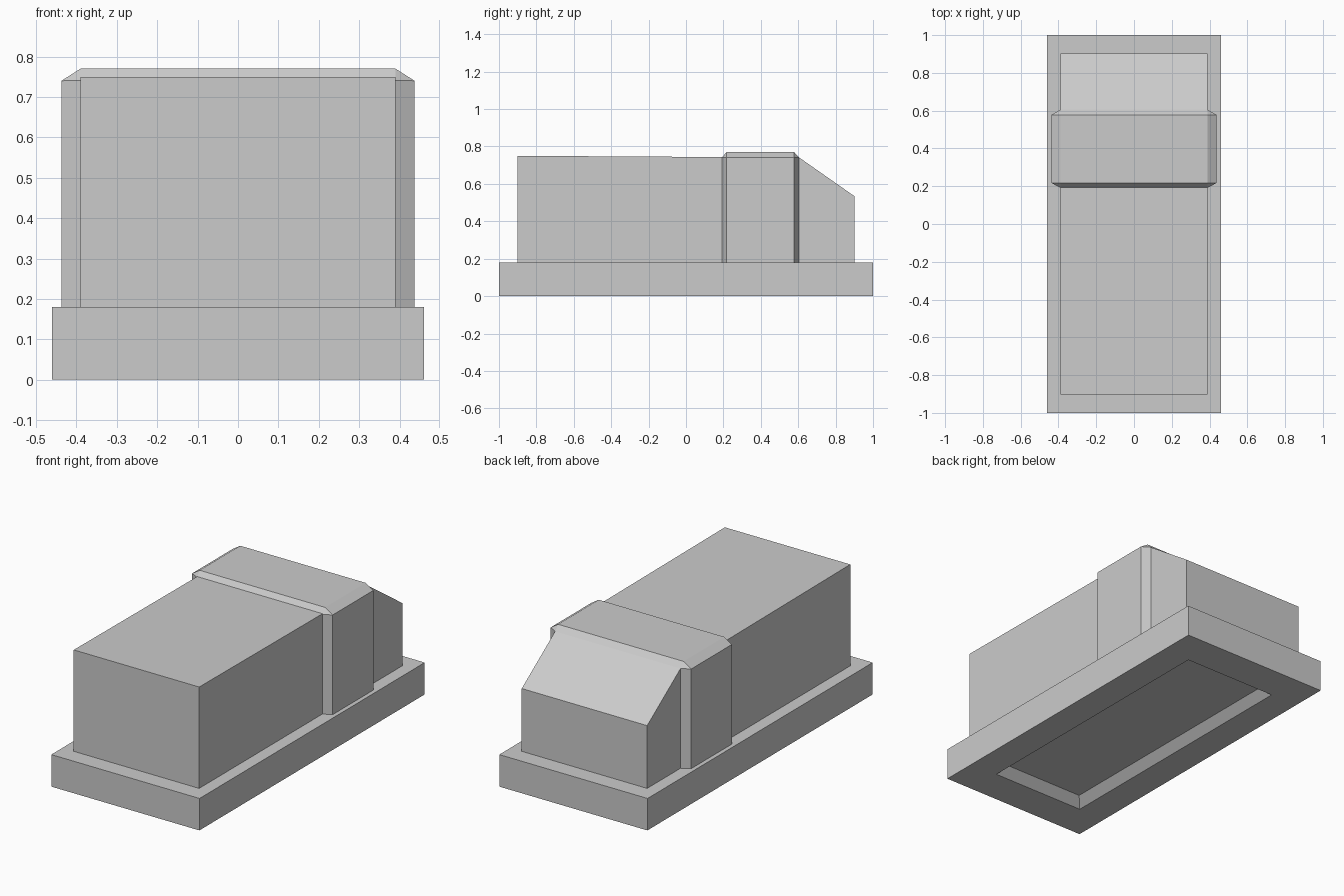
import bpy
import bmesh

cube = bpy.data.objects.get("Cube")
if cube:
    bpy.data.objects.remove(cube, do_unlink=True)

# Single flat grey
GREY = (0.6, 0.6, 0.6, 1)
grey = bpy.data.materials.new("light grey")
grey.use_nodes = True
grey.diffuse_color = GREY
grey.node_tree.nodes["Principled BSDF"].inputs["Base Color"].default_value = GREY

BASE_TOP = 0.18


def loft(name, rings):
    """Skin a list of equal-length rings and cap both ends."""
    bm = bmesh.new()
    loops = [[bm.verts.new(p) for p in ring] for ring in rings]
    n = len(loops[0])
    for a, b in zip(loops, loops[1:]):
        for i in range(n):
            j = (i + 1) % n
            bm.faces.new((a[i], a[j], b[j], b[i]))
    bm.faces.new(reversed(loops[0]))
    bm.faces.new(loops[-1])
    bmesh.ops.remove_doubles(bm, verts=bm.verts, dist=0.0001)
    bmesh.ops.recalc_face_normals(bm, faces=bm.faces)
    mesh = bpy.data.meshes.new(name)
    bm.to_mesh(mesh)
    bm.free()
    mesh.materials.append(grey)
    obj = bpy.data.objects.new(name, mesh)
    bpy.context.collection.objects.link(obj)


def rectangle(x, y, z):
    return [(-x, -y, z), (x, -y, z), (x, y, z), (-x, y, z)]


# Base slab, with a shallow recess with sloping walls underneath
loft("base", [
    rectangle(0.461, 1, BASE_TOP),
    rectangle(0.46, 1, 0),
    rectangle(0.29, 0.796, 0),
    rectangle(0.244, 0.746, 0.046),
])

# Main body: side profile swept across the width, sloped at the back
profile = [(-0.902, BASE_TOP), (-0.902, 0.75), (0.605, 0.741),
           (0.902, 0.533), (0.902, BASE_TOP)]
loft("body", [[(x, y, z) for y, z in profile] for x in (-0.39, 0.39)])


# Raised band with chamfered edges wrapped around the body
def band_ring(y, w, shoulder, top):
    half = [(w, BASE_TOP), (w, shoulder), (0.39, top)]
    return [(x, y, z) for x, z in half] + [(-x, y, z) for x, z in reversed(half)]


loft("band", [
    band_ring(0.192, 0.39, 0.741, 0.741),
    band_ring(0.217, 0.437, 0.74, 0.77),
    band_ring(0.578, 0.437, 0.74, 0.77),
    band_ring(0.605, 0.39, 0.741, 0.741),
])
